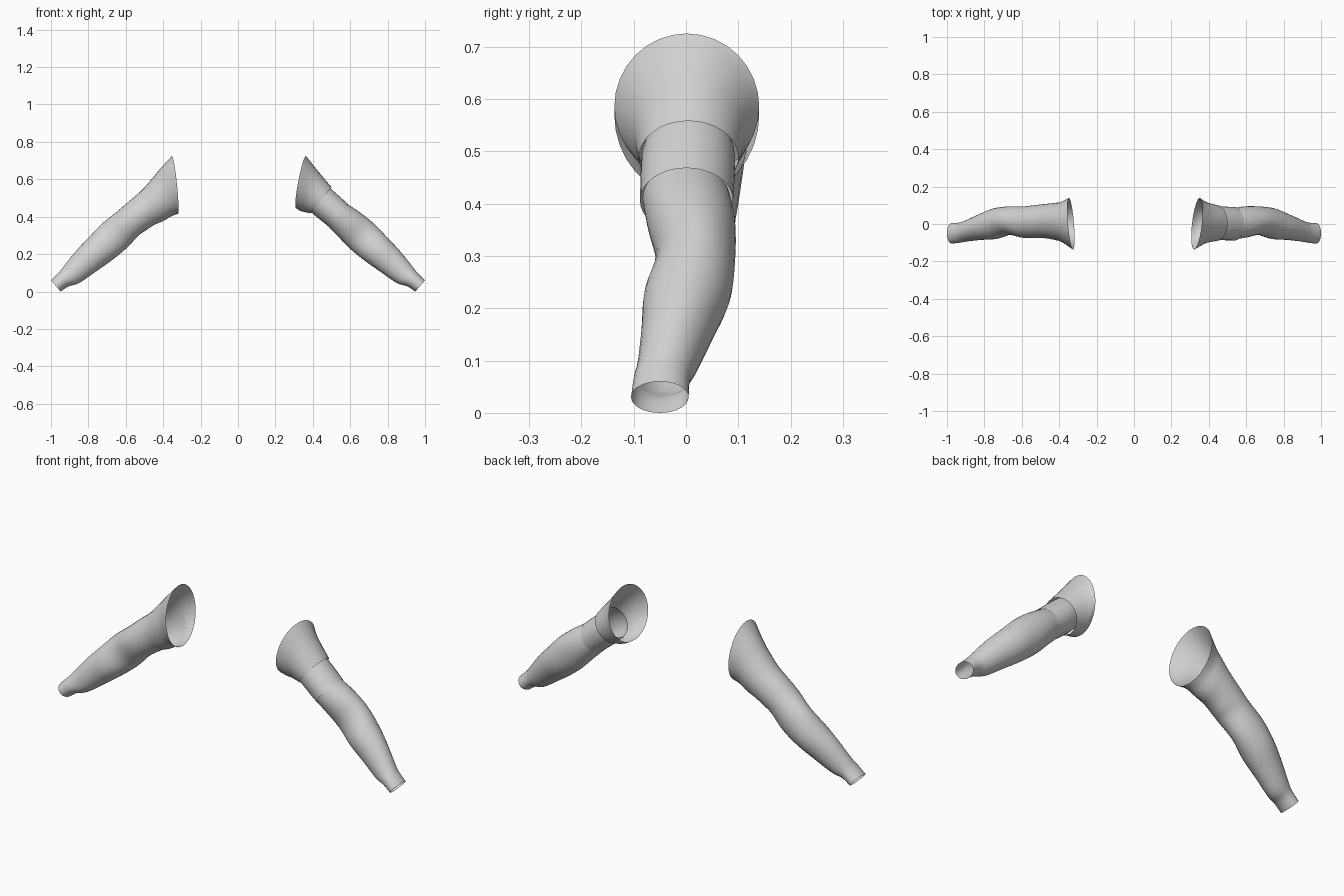
import bpy
import bmesh
import math
from mathutils import Vector

cube = bpy.data.objects.get("Cube")
if cube:
    bpy.data.objects.remove(cube, do_unlink=True)

grey = bpy.data.materials.new("light_grey")
grey.use_nodes = True
grey.diffuse_color = (0.65, 0.65, 0.65, 1)
grey.node_tree.nodes["Principled BSDF"].inputs["Base Color"].default_value = (0.65, 0.65, 0.65, 1)

SIDES = 32
STEPS = 4


def spline(a, b, c, d, t):
    """Catmull-Rom blend of four ring values."""
    return 0.5 * (2 * b + (c - a) * t + (2 * a - 5 * b + 4 * c - d) * t * t
                  + (3 * b - a - 3 * c + d) * t ** 3)


def sleeve(name, rings, side=1, skew=0):
    """Open tube through rings of (top x, top z, bottom x, bottom z, front y, back y)."""
    last = len(rings) - 1
    bm = bmesh.new()
    loops = []
    for i in range(last * STEPS + 1):
        k = min(i // STEPS, last - 1)
        t = i / STEPS - k
        near = [rings[min(max(k + o, 0), last)] for o in (-1, 0, 1, 2)]
        tx, tz, bx, bz, front, back = [spline(*v, t) for v in zip(*near)]
        top, bottom = Vector((tx, 0, tz)), Vector((bx, 0, bz))
        mid, up = (top + bottom) / 2, (top - bottom) / 2
        lean = skew * max(0, 1 - (k + t) / 2)
        loop = []
        for j in range(SIDES):
            a = math.tau * j / SIDES
            p = mid + up * math.cos(a)
            y = (front + back) / 2 + (back - front) / 2 * math.sin(a)
            loop.append(bm.verts.new((side * (p.x + lean * y), y, p.z)))
        loops.append(loop)
    for lower, upper in zip(loops, loops[1:]):
        for j in range(SIDES):
            n = (j + 1) % SIDES
            bm.faces.new((lower[j], lower[n], upper[n], upper[j]))
    if side > 0:
        bmesh.ops.reverse_faces(bm, faces=bm.faces)
    mesh = bpy.data.meshes.new(name)
    bm.to_mesh(mesh)
    bm.free()
    mesh.materials.append(grey)
    for face in mesh.polygons:
        face.use_smooth = True
    obj = bpy.data.objects.new(name, mesh)
    bpy.context.collection.objects.link(obj)
    return obj


# Forearm shape shared by both sleeves, elbow to wrist
forearm = [
    (.65, .425, .53, .30, -.074, .094),
    (.73, .36, .60, .228, -.058, .094),
    (.80, .287, .68, .163, -.08, .085),
    (.866, .217, .765, .103, -.085, .055),
    (.93, .137, .85, .045, -.093, .022),
    (.958, .102, .905, .028, -.1, .008),
    (1.0, .06, .948, 0, -.105, .005),
]

# Right sleeve: one piece from the flared shoulder to the wrist
upper_arm = [
    (.353, .725, .321, .415, -.137, .14),
    (.417, .655, .353, .404, -.098, .118),
    (.46, .603, .40, .377, -.084, .112),
    (.519, .537, .45, .355, -.075, .106),
    (.58, .485, .495, .325, -.075, .10),
]
sleeve("right_sleeve", upper_arm + forearm, -1, .08)

# Left sleeve: flared shoulder, band and forearm as separate pieces
sleeve("left_shoulder", [
    (.363, .725, .31, .445, -.137, .14),
    (.387, .695, .332, .432, -.118, .128),
    (.43, .641, .352, .426, -.1, .115),
    (.50, .558, .388, .418, -.09, .1),
], 1, .11)
sleeve("left_band", [
    (.455, .58, .365, .455, -.075, .085),
    (.497, .549, .392, .423, -.085, .094),
    (.588, .468, .49, .343, -.088, .09),
])
sleeve("left_forearm", [(.575, .473, .482, .348, -.083, .084)] + forearm)
